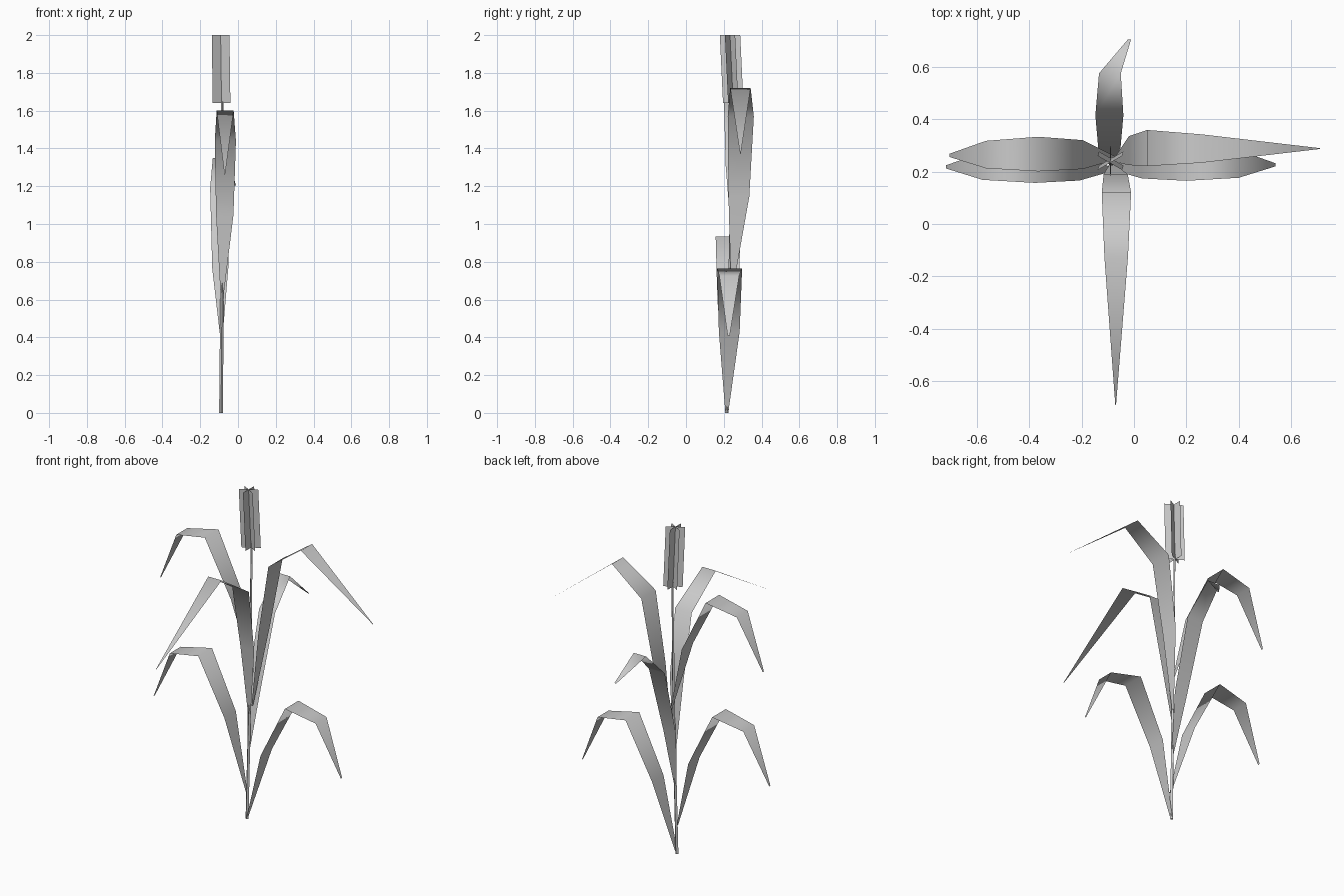
import bpy, math
from mathutils import Vector

if "Cube" in bpy.data.objects:
    bpy.data.objects.remove(bpy.data.objects["Cube"])


def make(name, verts, faces, smooth=False):
    mesh = bpy.data.meshes.new(name)
    mesh.from_pydata(verts, [], faces)
    for p in mesh.polygons:
        p.use_smooth = smooth
    obj = bpy.data.objects.new(name, mesh)
    bpy.context.collection.objects.link(obj)
    return obj


def leaf(name, path, widths, across):
    """Flat ribbon: centre points, full widths, level width direction."""
    side = Vector(across)
    verts = []
    for p, w in zip(path, widths):
        verts += [Vector(p) - side * w / 2, Vector(p) + side * w / 2]
    faces = [(2*i, 2*i + 1, 2*i + 3, 2*i + 2) for i in range(len(path) - 1)]
    return make(name, verts, faces, True)


# Arching leaf shape shared by three leaves: (reach, rise, sideways drift)
ARCH = [(0, 0, 0), (.12, .43, .013), (.29, .765, .015), (.49, .725, .013), (.63, .41, .01)]
ARCH_W = [.015, .11, .132, .105, .012]


def arch_leaf(name, base, sign):
    x, y, z = base
    path = [(x + sign * r, y + d, z + h) for r, h, d in ARCH]
    leaf(name, path, ARCH_W, (0, 1, 0))


arch_leaf("lower_right_leaf", (-.09, .216, 0), 1)
arch_leaf("lower_left_leaf", (-.088, .208, .17), -1)
arch_leaf("upper_left_leaf", (-.075, .252, .88), -1)

# Longer upper leaves
leaf("upper_right_leaf",
     [(-.075, .245, .68), (-.02, .28, 1.145), (.05, .29, 1.57), (.26, .288, 1.72), (.71, .288, 1.37)],
     [.015, .11, .138, .108, .003], (0, 1, 0))
leaf("front_leaf",
     [(-.085, .232, .6), (-.07, .19, 1.05), (-.067, .12, 1.44), (-.068, -.125, 1.6), (-.07, -.69, 1.26)],
     [.012, .092, .112, .09, .003], (1, 0, 0))
leaf("back_leaf",
     [(-.088, .225, .4), (-.094, .29, .765), (-.094, .415, 1.19), (-.092, .575, 1.35), (-.017, .705, 1.205)],
     [.012, .085, .107, .083, .012], (1, 0, 0))

# Thin leaning stem with four sides
rings = [((-.09, .216, 0), .010), ((-.083, .235, .8), .009), ((-.083, .25, 1.67), .006)]
N = 4
verts, faces = [], []
for (cx, cy, cz), r in rings:
    for k in range(N):
        a = 2 * math.pi * k / N
        verts.append((cx + r * math.cos(a), cy + r * math.sin(a), cz))
for i in range(len(rings) - 1):
    for k in range(N):
        n = (k + 1) % N
        faces.append((i*N + k, i*N + n, (i+1)*N + n, (i+1)*N + k))
faces += [tuple(reversed(range(N))), tuple(range(len(verts) - N, len(verts)))]
make("stem", verts, faces)

# Tassel of crossed cards leaning forward
verts, faces = [], []
for k in range(3):
    a = math.radians(30 + 60 * k)
    d = Vector((math.cos(a), math.sin(a), 0)) * .054
    lo, hi = Vector((-.087, .25, 1.64)), Vector((-.092, .233, 2.0))
    b = len(verts)
    verts += [lo - d, lo + d, hi + d, hi - d]
    faces.append((b, b + 1, b + 2, b + 3))
make("tassel", verts, faces)
